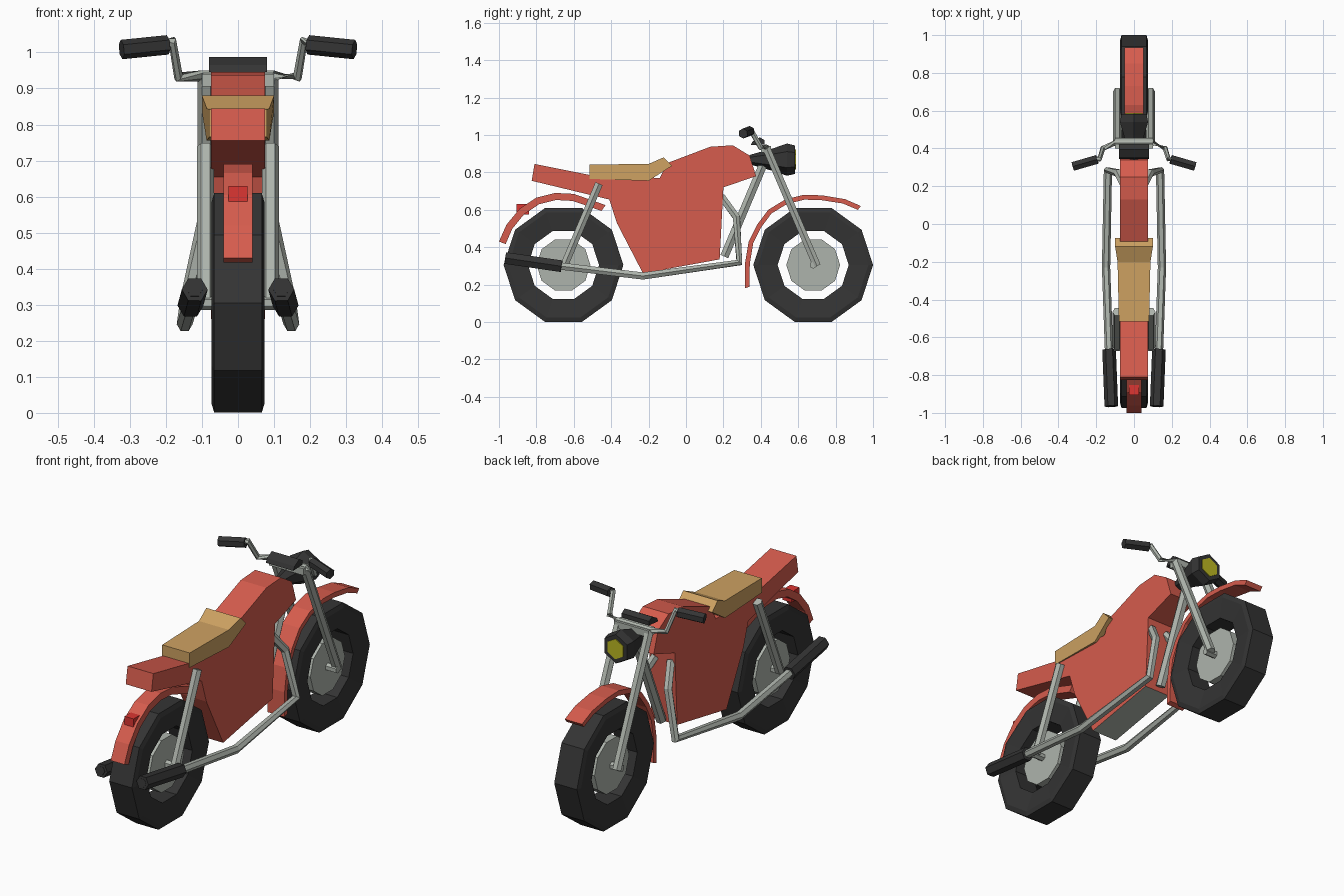
import bpy, bmesh, math
from mathutils import Vector

cube = bpy.data.objects.get("Cube")
if cube:
    bpy.data.objects.remove(cube, do_unlink=True)


def material(name, rgb):
    lin = [((c / 255 + 0.055) / 1.055) ** 2.4 for c in rgb]
    m = bpy.data.materials.new(name)
    m.use_nodes = True
    m.diffuse_color = (*lin, 1)
    m.node_tree.nodes["Principled BSDF"].inputs["Base Color"].default_value = (*lin, 1)
    return m


RED = material("red_paint", (214, 92, 77))
TAN = material("tan_leather", (206, 162, 98))
METAL = material("grey_metal", (174, 180, 172))
DARK = material("black_rubber", (52, 52, 52))
YELLOW = material("yellow_lens", (188, 184, 34))
LAMP = material("red_lens", (220, 54, 50))


def finish(name, bm, *mats):
    bmesh.ops.recalc_face_normals(bm, faces=bm.faces)
    me = bpy.data.meshes.new(name)
    bm.to_mesh(me)
    bm.free()
    ob = bpy.data.objects.new(name, me)
    for m in mats:
        me.materials.append(m)
    bpy.context.collection.objects.link(ob)
    return ob


def bridge(bm, a, b):
    n = len(a)
    return [bm.faces.new((a[i], a[(i + 1) % n], b[(i + 1) % n], b[i])) for i in range(n)]


def slab(name, outline, half, mat):
    """Side outline of (y, z) points, widened to +-half(y)."""
    bm = bmesh.new()
    sides = [[bm.verts.new((s * half(y), y, z)) for y, z in outline] for s in (-1, 1)]
    bridge(bm, *sides)
    for ring in sides:
        bm.faces.new(ring)
    return finish(name, bm, mat)


def tube(name, path, radii, mat, sides=6, caps=True, turn=0.0):
    """Sweep a polygon along a path with mitred bends."""
    pts = [Vector(p) for p in path]
    if not isinstance(radii, (list, tuple)):
        radii = [radii] * len(pts)
    bm = bmesh.new()
    rings = []
    for i, p in enumerate(pts):
        d_in = (p - pts[max(i - 1, 0)]).normalized()
        d_out = (pts[min(i + 1, len(pts) - 1)] - p).normalized()
        d = (d_in + d_out).normalized()
        ref = Vector((0, 0, 1)) if abs(d.x) > 0.8 else Vector((1, 0, 0))
        u = (ref - d * ref.dot(d)).normalized()
        v = d.cross(u)
        rings.append([bm.verts.new(p + radii[i] * (u * math.cos(a) + v * math.sin(a)))
                      for a in (turn + math.tau * k / sides for k in range(sides))])
    for a, b in zip(rings, rings[1:]):
        bridge(bm, a, b)
    if caps:
        bm.faces.new(rings[0])
        bm.faces.new(rings[-1])
    return finish(name, bm, mat)


def pair(name, path, radii, mat, **kw):
    for s, label in ((1, "left_"), (-1, "right_")):
        tube(label + name, [(s * x, y, z) for x, y, z in path], radii, mat, **kw)


def wheel(name, y):
    z, sides = 0.305, 10
    section = [(0.06, 0.19), (0.073, 0.295), (0.066, 0.32),
               (-0.066, 0.32), (-0.073, 0.295), (-0.06, 0.19)]
    bm = bmesh.new()
    rings = [[bm.verts.new((x, y + r * math.cos(a), z + r * math.sin(a)))
              for a in (math.tau * k / sides for k in range(sides))] for x, r in section]
    for a, b in zip(rings, rings[1:] + rings[:1]):
        bridge(bm, a, b)
    finish(name + "_tyre", bm, DARK)
    tube(name + "_hub", [(-0.045, y, z), (0.045, y, z)], 0.144, METAL,
         sides=sides, turn=math.pi / sides)
    tube(name + "_axle", [(-0.105, y, z), (0.105, y, z)], 0.02, METAL)


def fender(name, outer, half, centre_y, thickness):
    hub = Vector((centre_y, 0.305))
    inner = [p + (hub - p).normalized() * thickness for p in map(Vector, outer)]
    slab(name, outer + [tuple(p) for p in reversed(inner)], lambda y: half, RED)


def box(name, lo, hi, mat):
    slab(name, [(lo[1], lo[2]), (hi[1], lo[2]), (hi[1], hi[2]), (lo[1], hi[2])],
         lambda y: hi[0], mat)


# Wheels and mudguards
wheel("rear_wheel", -0.655)
wheel("front_wheel", 0.68)
fender("rear_fender", [(-1.0, 0.43), (-0.96, 0.52), (-0.89, 0.605), (-0.80, 0.665),
                       (-0.70, 0.69), (-0.60, 0.685), (-0.43, 0.625)], 0.04, -0.655, 0.038)
fender("front_fender", [(0.315, 0.18), (0.315, 0.31), (0.335, 0.43), (0.38, 0.52),
                        (0.44, 0.6), (0.53, 0.655), (0.63, 0.68), (0.73, 0.677),
                        (0.85, 0.657), (0.935, 0.62)], 0.05, 0.68, 0.026)
box("tail_light", (-0.026, -0.905, 0.575), (0.026, -0.84, 0.63), LAMP)

# Body with tank and tail, metal underside
body = slab("body", [(-0.23, 0.26), (0.18, 0.335), (0.2, 0.72), (0.375, 0.78), (0.34, 0.89),
                     (0.25, 0.945), (0.13, 0.937), (-0.1, 0.85), (-0.14, 0.77),
                     (-0.51, 0.785), (-0.81, 0.845), (-0.825, 0.755), (-0.41, 0.655),
                     (-0.37, 0.53)], lambda y: 0.075, RED)
body.data.materials.append(METAL)
for f in body.data.polygons:
    if f.normal.z < -0.9 and f.center.z < 0.4:
        f.material_index = 1

# Seat, wider towards the tank
slab("seat", [(-0.515, 0.765), (-0.2, 0.755), (-0.075, 0.835), (-0.12, 0.88),
              (-0.2, 0.845), (-0.515, 0.842)], lambda y: 0.08 if y < -0.3 else
     (0.087 if y < -0.15 else 0.1), TAN)

# Frame, fork and suspension
tube("down_tube", [(0, 0.42, 0.86), (0, 0.205, 0.35)], 0.026, METAL)
pair("front_fork", [(0.088, 0.43, 0.93), (0.088, 0.70, 0.30)], 0.024, METAL)
pair("rear_strut", [(0.09, -0.465, 0.74), (0.09, -0.65, 0.305)], 0.024, METAL)
box("fork_clamp", (-0.1, 0.40, 0.905), (0.1, 0.455, 0.94), METAL)

# Exhausts
pair("exhaust_pipe", [(0.045, 0.19, 0.67), (0.085, 0.27, 0.56), (0.138, 0.285, 0.318),
                      (0.148, -0.23, 0.246), (0.132, -0.68, 0.3)], 0.022, METAL)
pair("muffler", [(0.132, -0.665, 0.298), (0.12, -0.965, 0.342)], 0.036, DARK)
pair("muffler_mouth", [(0.12, -0.964, 0.342), (0.12, -0.967, 0.3425)], 0.022, DARK)

# Handlebar, grips and dials
pair("handlebar", [(0.0, 0.43, 0.935), (0.1, 0.43, 0.935), (0.165, 0.40, 0.932),
                   (0.182, 0.345, 1.03), (0.21, 0.34, 1.025)], 0.015, METAL)
pair("grip", [(0.195, 0.342, 1.021), (0.323, 0.305, 1.008)], 0.027, DARK)
slab("dial_panel", [(0.345, 0.945), (0.42, 0.95), (0.42, 0.972), (0.395, 0.987),
                    (0.355, 0.965)], lambda y: 0.08, DARK)

# Headlight with lens
tube("headlight", [(0, 0.34, 0.868), (0, 0.47, 0.868), (0, 0.54, 0.868), (0, 0.583, 0.868)],
     [0.025, 0.062, 0.086, 0.076], DARK, turn=math.pi / 6)
tube("headlight_lens", [(0, 0.58, 0.868), (0, 0.587, 0.868)], 0.053, YELLOW, turn=math.pi / 6)
